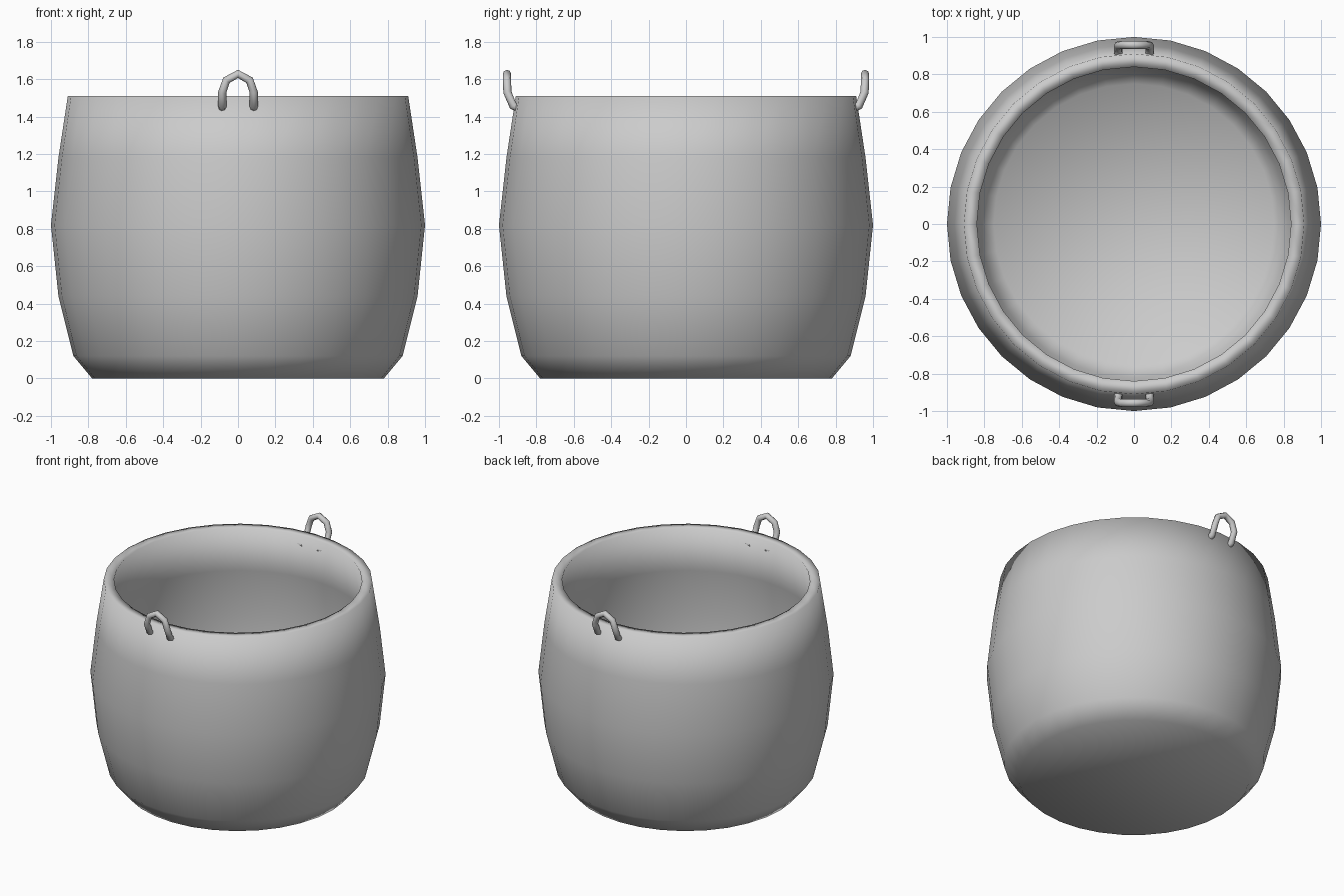
import bpy, bmesh, math
from mathutils import Vector

if "Cube" in bpy.data.objects:
    bpy.data.objects.remove(bpy.data.objects["Cube"])

def finish(bm, name):
    bmesh.ops.recalc_face_normals(bm, faces=bm.faces[:])
    me = bpy.data.meshes.new(name)
    bm.to_mesh(me)
    bm.free()
    me.polygons.foreach_set("use_smooth", [True] * len(me.polygons))
    ob = bpy.data.objects.new(name, me)
    bpy.context.collection.objects.link(ob)
    return ob

def loft(bm, rings):
    # bridge consecutive vertex rings and cap both ends
    loops = [[bm.verts.new(p) for p in ring] for ring in rings]
    n = len(loops[0])
    for a, b in zip(loops, loops[1:]):
        for i in range(n):
            j = (i + 1) % n
            bm.faces.new((a[i], a[j], b[j], b[i]))
    bm.faces.new(loops[0])
    bm.faces.new(loops[-1])

# Pot body: outer wall, flat rim, inner wall, floor
SIDES = 32
profile = [(.78, 0), (.88, .12), (.96, .44), (1.0, .82), (.96, 1.18), (.91, 1.51),
           (.84, 1.51), (.89, 1.17), (.93, .82), (.89, .45), (.82, .16), (.75, .07)]
bm = bmesh.new()
loft(bm, [[(r * math.cos(2 * math.pi * i / SIDES), r * math.sin(2 * math.pi * i / SIDES), z)
           for i in range(SIDES)] for r, z in profile])
finish(bm, "pot_body")

# Handles: bent rod whose ends pass through the wall
half = [(.084, .846, 1.425), (.084, .925, 1.458), (.084, .955, 1.53), (.062, .957, 1.594)]
path = [Vector(p) for p in half] + [Vector((0, .957, 1.628))]
path += [Vector((-x, y, z)) for x, y, z in reversed(half)]

def handle(name, side):
    rings, n, radius = [], 8, .022
    normal = Vector((1, 0, 0))
    for k, p in enumerate(path):
        t = (path[min(k + 1, len(path) - 1)] - path[max(k - 1, 0)]).normalized()
        normal = (normal - t * normal.dot(t)).normalized()
        other = t.cross(normal)
        ring = []
        for i in range(n):
            a = 2 * math.pi * i / n
            q = p + radius * (normal * math.cos(a) + other * math.sin(a))
            ring.append((q.x, q.y * side, q.z))
        rings.append(ring)
    bm = bmesh.new()
    loft(bm, rings)
    finish(bm, name)

handle("back_handle", 1)
handle("front_handle", -1)
